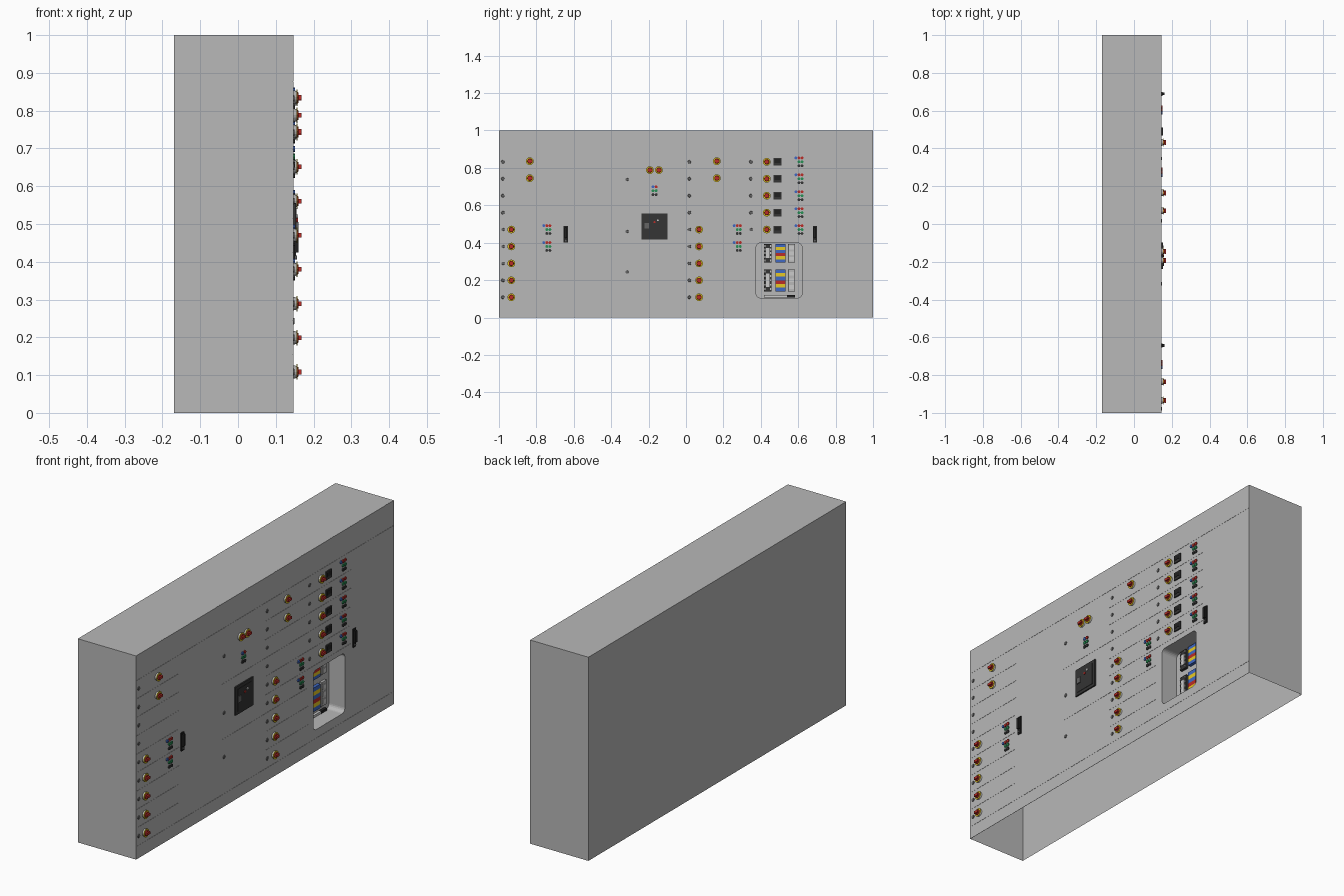
import bpy, bmesh, math
from mathutils import Matrix, Vector

if "Cube" in bpy.data.objects:
    bpy.data.objects.remove(bpy.data.objects["Cube"])

COL = {"body grey": (.48, .48, .48), "black": (.015, .015, .015), "charcoal": (.035, .035, .035),
       "light grey": (.6, .6, .6), "yellow": (.85, .62, .02), "red": (.5, .025, .02),
       "green": (.02, .28, .09), "blue": (.05, .14, .55), "steel": (.13, .13, .13)}
MATS = {}
for n, c in COL.items():
    MATS[n] = bpy.data.materials.new(n)
    MATS[n].diffuse_color = (*c, 1)

FRONT, BACK = .1465, -.17      # panel face and rear wall (x)
RECESS = .06                   # back of the recessed socket
parts = {}


def part(name, mat):
    return parts.setdefault(name, (bmesh.new(), mat))[0]


def box(name, mat, x0, x1, y0, y1, z0, z1):
    """Box; x is measured outward from the panel face."""
    m = Matrix.Translation((FRONT + (x0 + x1) / 2, (y0 + y1) / 2, (z0 + z1) / 2))
    bmesh.ops.create_cube(part(name, mat), size=1, matrix=m @ Matrix.Diagonal((x1 - x0, y1 - y0, z1 - z0, 1)))


def disc(name, mat, x0, x1, y, z, r0, r1=None, seg=16):
    m = Matrix.Translation((FRONT + (x0 + x1) / 2, y, z)) @ Matrix.Rotation(math.pi / 2, 4, 'Y')
    bmesh.ops.create_cone(part(name, mat), cap_ends=True, segments=seg, radius1=r0,
                          radius2=r0 if r1 is None else r1, depth=x1 - x0, matrix=m)


def loop(bm, x, pts):
    vs = [bm.verts.new((x, y, z)) for y, z in pts]
    return [bm.edges.new((vs[i], vs[(i + 1) % len(vs)])) for i in range(len(vs))]


def rounded(y0, y1, z0, z1, r, n=5):
    pts = []
    for k, (cy, cz) in enumerate([(y1 - r, z1 - r), (y0 + r, z1 - r), (y0 + r, z0 + r), (y1 - r, z0 + r)]):
        for i in range(n + 1):
            a = math.pi / 2 * (k + i / n)
            pts.append((cy + r * math.cos(a), cz + r * math.sin(a)))
    return pts


def sheet(bm, x, y0, y1, z0, z1, hole=None):
    """Flat panel facing +x, optionally with a hole; returns the hole edges."""
    edges = loop(bm, x, [(y0, z0), (y1, z0), (y1, z1), (y0, z1)])
    inner = loop(bm, x, hole) if hole else []
    if hole:
        res = bmesh.ops.triangle_fill(bm, use_beauty=True, edges=edges + inner, normal=(1, 0, 0))
        faces = [g for g in res["geom"] if isinstance(g, bmesh.types.BMFace)]
    else:
        faces = [bm.faces.new([e.verts[0] for e in edges])]
    for f in faces:
        f.normal_update()
        if f.normal.x < 0:
            f.normal_flip()
    return inner


HOLE = rounded(.375, .62, .105, .398, .022)

# cabinet shell: open at the bottom, front face with the socket recess
bm = part("cabinet_shell", "body grey")
SKIN = FRONT - .0012
corners = {(i, j, k): Vector((x, y, z)) for i, x in enumerate((BACK, SKIN))
           for j, y in enumerate((-1, 1)) for k, z in enumerate((0, 1))}
for quad in [((0, 0, 0), (0, 0, 1), (0, 1, 1), (0, 1, 0)), ((0, 0, 0), (1, 0, 0), (1, 0, 1), (0, 0, 1)),
             ((0, 1, 0), (0, 1, 1), (1, 1, 1), (1, 1, 0)), ((0, 0, 1), (1, 0, 1), (1, 1, 1), (0, 1, 1))]:
    bm.faces.new([bm.verts.new(corners[q]) for q in quad])
rim = sheet(bm, SKIN, -1, 1, 0, 1, HOLE)
ext = bmesh.ops.extrude_edge_only(bm, edges=rim)["geom"]
for v in ext:
    if isinstance(v, bmesh.types.BMVert):
        v.co.x = RECESS
back = bm.faces.new([bm.verts.new((RECESS, y, z)) for y, z in HOLE])
bmesh.ops.remove_doubles(bm, verts=bm.verts, dist=1e-5)
bmesh.ops.recalc_face_normals(bm, faces=bm.faces)
back.normal_update()
if back.normal.x < 0:
    bmesh.ops.reverse_faces(bm, faces=bm.faces)

# door fronts: six columns with hairline seams between drawers
ROW0, STEP, TOP, G = .063, .0905, .8775, .0004
rows = [ROW0 + STEP * (i + .5) for i in range(9)]
cuts = [ROW0 + STEP * i for i in range(10)]
layout = [cuts, [ROW0, TOP], [ROW0, .334, .606, TOP], cuts, [ROW0] + cuts[4:], [ROW0, TOP]]
doors = part("door_fronts", "body grey")
sheet(doors, FRONT, -1, 1, 0, ROW0 - G)
for c, zs in enumerate(layout):
    y0, y1 = -1 + c / 3, -1 + (c + 1) / 3
    sheet(doors, FRONT, y0 + (G if c else 0), y1 - (G if c < 5 else 0), TOP + G, 1)
    for i in range(len(zs) - 1):
        sheet(doors, FRONT, y0, y1, zs[i] + G, zs[i + 1] - G, HOLE if c == 4 and i == 0 else None)


# rotary switches
def switch(y, z):
    disc("switch_bases", "body grey", 0, .008, y, z, .018, .016)
    disc("switch_plates", "yellow", .008, .0105, y, z, .0205)
    disc("switch_hubs", "red", .0105, .014, y, z, .014, .012, 8)
    box("switch_handles", "red", .014, .022, y - .013, y + .013, z - .006, z + .006)


for y in (-.934, .07):
    for z in rows[:5]:
        switch(y, z)
for y in (-.835, .165):
    for z in (.836, .745):
        switch(y, z)
for y in (-.193, -.145):
    switch(y, .788)


# pilot lights and push buttons
def lights(y, z, cols=(-.0165, 0, .0165)):
    for dy, m in zip(cols, ("blue", "red", "red")):
        disc("lamps_" + m, m, 0, .005, y + dy, z + .021, .008, seg=8)
    for dy in cols[-2:]:
        disc("buttons_green", "green", 0, .005, y + dy, z, .008, seg=8)
        disc("buttons_black", "charcoal", 0, .005, y + dy, z - .021, .008, seg=8)


for y in (-.744, .274):
    for z in rows[3:5]:
        lights(y, z)
lights(-.168, .678, (-.0085, .0085))

# upper drawers of the fifth column: switch, meter and lights
for z in rows[4:]:
    switch(.432, z)
    box("meter_housings", "charcoal", 0, .006, .468, .511, z - .02, z + .02)
    box("meter_windows", "black", .006, .007, .474, .505, z - .006, z + .014)
    lights(.604, z)

# door locks
locks = [(y, z) for y in (-.979, .018) for z in rows]
locks += [(.347, z) for z in rows[4:]] + [(-.316, z) for z in (.738, .46, .243)]
for y, z in locks:
    disc("door_locks", "steel", 0, .003, y, z, .009, .008, 12)

# main circuit breaker
box("breaker_body", "charcoal", 0, .007, -.238, -.099, .417, .556)
box("breaker_inset", "charcoal", .007, .009, -.222, -.115, .432, .541)
box("breaker_lever", "steel", .009, .013, -.222, -.198, .475, .505)
disc("breaker_red_button", "red", .009, .012, -.168, .51, .006)
disc("breaker_white_button", "light grey", .009, .012, -.15, .52, .005)

# swing handles on the two tall doors
for y in (-.643, .689):
    box("handle_backs", "black", 0, .005, y - .011, y + .011, .4, .49)
    box("handle_grips", "black", .005, .014, y - .007, y + .007, .425, .482)
    disc("handle_cylinders", "steel", .005, .01, y, .411, .005)

# terminals inside the recess
R = RECESS - FRONT
for z0, z1 in ((.295, .393), (.14, .258)):
    box("terminal_strips", "charcoal", R, R + .012, .416, .458, z0, z1)
    box("terminal_centres", "light grey", R + .012, R + .014, .427, .447, z0 + .022, z1 - .022)
    h = (z1 - z0) / 5
    for i in range(5):
        zc = z0 + h * (i + .5)
        for y in (.421, .453):
            box("terminal_clamps", "light grey", R + .012, R + .015, y - .003, y + .003, zc - .005, zc + .005)
    # coloured conductors
    h = (z1 - z0) / 6
    for i, m in enumerate(("blue", "yellow", "red", "blue", "yellow", "blue")):
        box("conductors_" + m, m, R, R + .015, .478, .532, z0 + h * i, z0 + h * (i + 1))
    # grey contact block
    box("contact_blocks", "body grey", R, R + .012, .545, .584, z0, z1)
    for k in (.2, .5, .8):
        zc = z0 + (z1 - z0) * k
        box("contact_covers", "light grey", R + .012, R + .015, .551, .578, zc - .01, zc + .01)
    box("contact_edges", "black", R + .012, R + .013, .546, .549, z0, z1)
box("lower_rail", "light grey", R, R + .012, .416, .54, .108, .12)
box("lower_clip", "black", R, R + .014, .54, .584, .108, .12)

# turn every collected part into an object
for name, (bm, mat) in parts.items():
    me = bpy.data.meshes.new(name)
    bm.to_mesh(me)
    bm.free()
    me.materials.append(MATS[mat])
    ob = bpy.data.objects.new(name, me)
    bpy.context.collection.objects.link(ob)
    if name == "door_fronts":
        s = ob.modifiers.new("thickness", 'SOLIDIFY')
        s.thickness, s.offset = .0011, -1

for m in bpy.data.materials:
    if m.users and not m.is_grease_pencil:
        m.use_nodes = True
        m.node_tree.nodes["Principled BSDF"].inputs["Base Color"].default_value = m.diffuse_color
